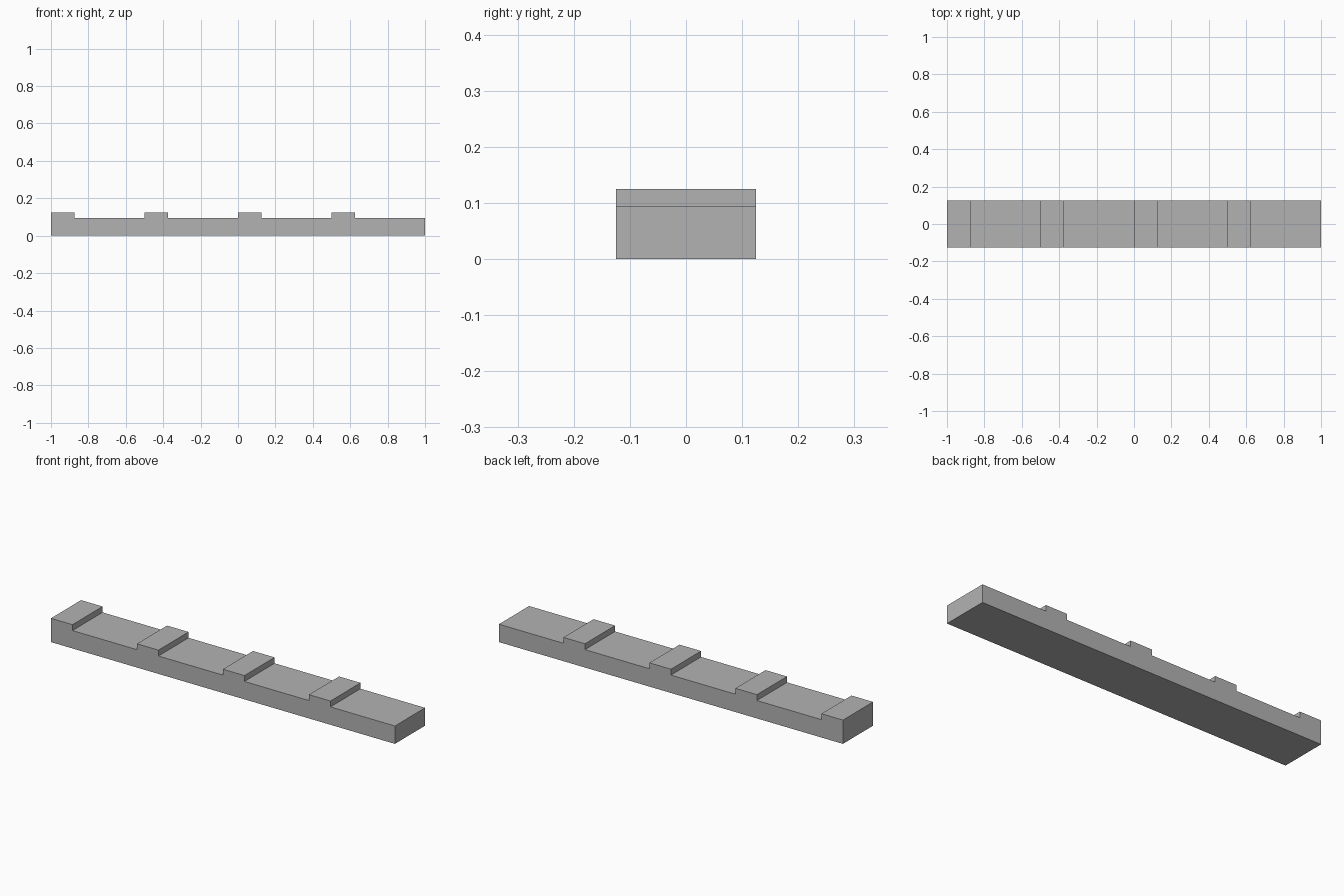
import bpy, bmesh

if "Cube" in bpy.data.objects:
    bpy.data.objects.remove(bpy.data.objects["Cube"])

HALF_W, LOW, HIGH = 0.125, 0.094, 0.125
PITCH, TOOTH = 0.5, 0.125

# Plain grey material
grey = bpy.data.materials.new("grey")
grey.diffuse_color = (0.45, 0.45, 0.45, 1)
grey.use_nodes = True
grey.node_tree.nodes["Principled BSDF"].inputs["Base Color"].default_value = grey.diffuse_color

# Side profile: a flat bar with four evenly spaced raised ribs
profile = [(-1, 0)]
for i in range(4):
    x = -1 + i * PITCH
    if i:
        profile.append((x, LOW))
    profile += [(x, HIGH), (x + TOOTH, HIGH), (x + TOOTH, LOW)]
profile += [(1, LOW), (1, 0)]

# Extrude the profile across the width
bm = bmesh.new()
face = bm.faces.new([bm.verts.new((x, -HALF_W, z)) for x, z in profile])
new = bmesh.ops.extrude_face_region(bm, geom=[face])["geom"]
bmesh.ops.translate(bm, vec=(0, 2 * HALF_W, 0),
                    verts=[v for v in new if isinstance(v, bmesh.types.BMVert)])
bmesh.ops.recalc_face_normals(bm, faces=bm.faces)

mesh = bpy.data.meshes.new("ribbed_bar")
bm.to_mesh(mesh)
bm.free()
mesh.materials.append(grey)
bpy.context.collection.objects.link(bpy.data.objects.new("ribbed_bar", mesh))
